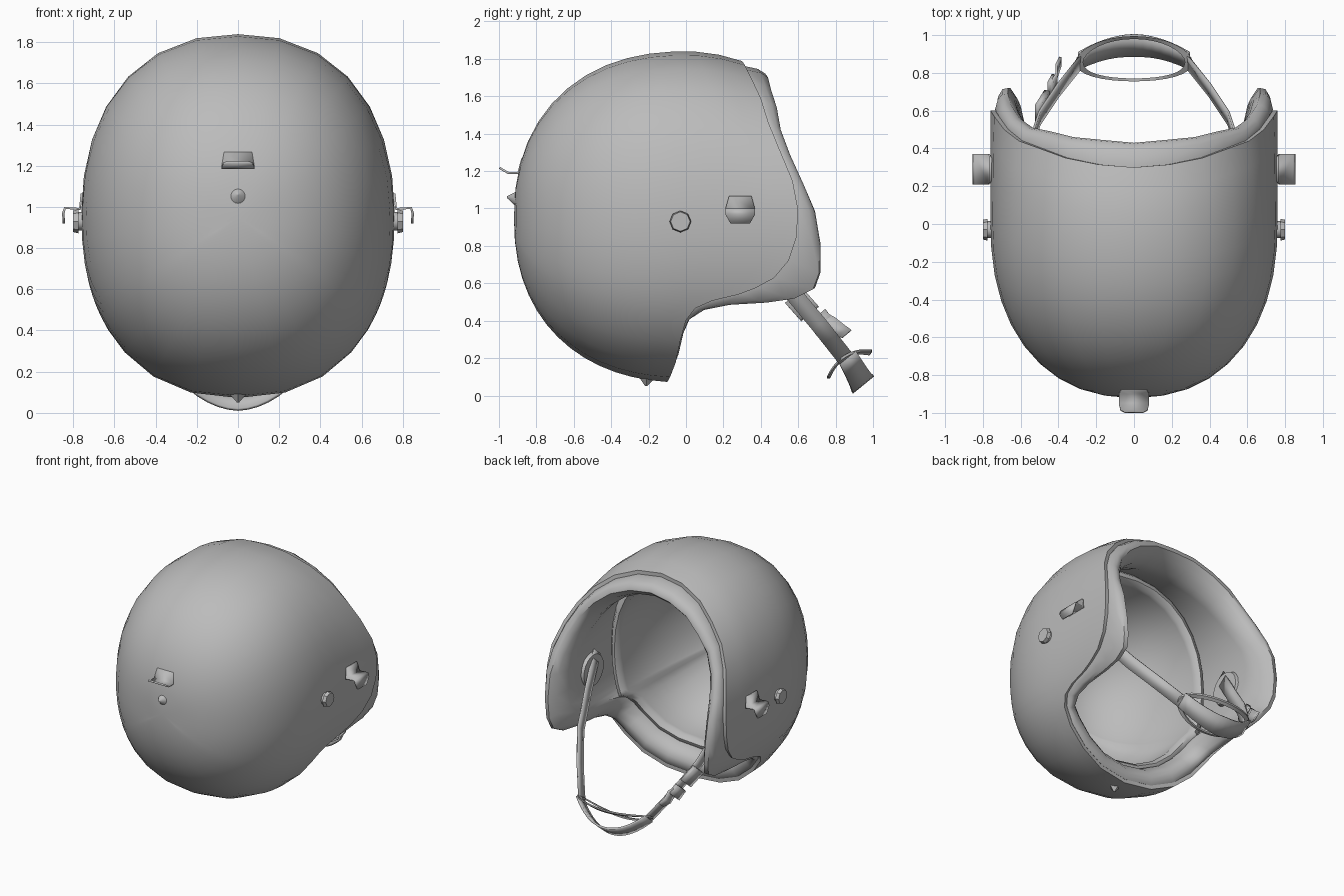
import bpy, bmesh
from math import sin, cos, acos, pi, radians
from mathutils import Vector, Matrix

cube = bpy.data.objects.get("Cube")
if cube:
    bpy.data.objects.remove(cube, do_unlink=True)

grey = bpy.data.materials.new("plain grey")
grey.use_nodes = True
grey.diffuse_color = (0.5, 0.5, 0.5, 1)
grey.node_tree.nodes["Principled BSDF"].inputs["Base Color"].default_value = (0.5, 0.5, 0.5, 1)

HALF_WIDTH, HEIGHT_UP, HEIGHT_DOWN, DEPTH, CENTRE, POWER = 0.76, 0.89, 0.88, 0.92, 0.95, 2.25

# Opening: angle from the crown, depth of the shell edge, padding bulge back and up
OPENING = [
    (0, .30, .13, 0), (13, .315, .13, 0), (26, .35, .11, 0), (38, .40, .09, 0),
    (50, .44, .07, 0), (62, .50, .06, 0), (75, .57, .06, 0), (87, .60, .09, 0),
    (98, .59, .13, -.05), (107, .55, .17, -.09), (114, .47, .22, -.09),
    (118, .37, .22, -.09), (120.5, .28, .16, -.08), (123, .14, .10, -.06),
    (126, .05, .05, -.05), (131, 0, .02, -.04), (140, -.03, .02, 0),
    (152, -.055, .02, 0), (165, -.085, .02, 0), (180, -.10, .02, 0)]
LOOP = OPENING + [(360 - a, y, dy, dz) for a, y, dy, dz in OPENING[-2:0:-1]]


def finish(name, bm, angle=35):
    """Turn a bmesh into a smooth shaded object with sharp edges."""
    bmesh.ops.remove_doubles(bm, verts=bm.verts, dist=0.0004)
    bmesh.ops.recalc_face_normals(bm, faces=bm.faces)
    mesh = bpy.data.meshes.new(name)
    bm.to_mesh(mesh)
    bm.free()
    mesh.materials.append(grey)
    for face in mesh.polygons:
        face.use_smooth = True
    mesh.set_sharp_from_angle(angle=radians(angle))
    obj = bpy.data.objects.new(name, mesh)
    bpy.context.collection.objects.link(obj)
    return obj


def hull(angle, y, scale=1.0, lift=0.0):
    """Point on the rounded head form, shrunk towards its long axis."""
    s, c = sin(radians(angle)), cos(radians(angle))
    tall = HEIGHT_UP * (1 - 0.65 * max(y, 0) ** 2) if c > 0 else HEIGHT_DOWN
    r = (abs(s / HALF_WIDTH) ** POWER + abs(c / tall) ** POWER) ** (-1 / POWER)
    if y < 0:
        r *= max(0, 1 - (-y / DEPTH) ** POWER) ** (1 / POWER)
    return Vector((r * s * scale, y, CENTRE + r * c * scale + lift))


def loft(name, rings, angle=35):
    bm = bmesh.new()
    rows = [[bm.verts.new(p) for p in ring] for ring in rings]
    for a, b in zip(rows, rows[1:]):
        for i in range(len(a)):
            j = (i + 1) % len(a)
            bm.faces.new((a[i], a[j], b[j], b[i]))
    return finish(name, bm, angle)


def ribbon(name, path, across, widths=None, thick=0.012):
    """Flat band along a path, with its half width in one direction."""
    bm = bmesh.new()
    widths = widths or [1] * len(path)
    rows = []
    for p, w in zip(path, widths):
        p, side = Vector(p), Vector(across) * w
        rows.append((bm.verts.new(p - side), bm.verts.new(p + side)))
    for a, b in zip(rows, rows[1:]):
        bm.faces.new((a[0], a[1], b[1], b[0]))
    obj = finish(name, bm)
    mod = obj.modifiers.new("thickness", "SOLIDIFY")
    mod.thickness, mod.offset = thick, 0
    return obj


def cone(name, centre, axis, r1, r2, length, sides, angle=35):
    bm = bmesh.new()
    turn = Vector((0, 0, 1)).rotation_difference(Vector(axis)).to_matrix().to_4x4()
    bmesh.ops.create_cone(bm, cap_ends=True, segments=sides, radius1=r1, radius2=r2,
                          depth=length, matrix=Matrix.Translation(centre) @ turn)
    return finish(name, bm, angle)


# Outer shell, from the closed end to the opening, with a turned-in edge
ROWS = 14
shell = []
for k in range(ROWS + 1):
    ring = []
    for a, edge, dy, dz in LOOP:
        end = acos(-edge / DEPTH) if edge <= 0 else pi / 2 + edge / DEPTH
        phi = end * k / ROWS
        y = -DEPTH * cos(phi) if phi < pi / 2 else DEPTH * (phi - pi / 2)
        ring.append(hull(a, y))
    shell.append(ring)
shell.append([hull(a, edge, 0.96) for a, edge, dy, dz in LOOP])
loft("outer_shell", shell)

# Padded trim around the opening: (bulge share, scale, step back)
trim = []
for share, scale, back in ((-0.2, .965, 0), (0.1, .968, 0), (.65, .95, 0), (.95, .92, 0),
                           (1, .88, 0), (.85, .83, .03), (.5, .79, .08), (.1, .79, .12)):
    trim.append([hull(a, e, scale, dz * min(1, max(0, share)))
                 + Vector((0, dy * share - back, 0)) for a, e, dy, dz in LOOP])


# Padding wall and head liner with a rolled lip
def lip_depth(edge):
    return min(edge - 0.14, -0.02)


trim.append([hull(a, 0, .84) + Vector((0, lip_depth(e), 0)) for a, e, dy, dz in LOOP])
loft("opening_padding", trim, 50)

liner = []
for scale, forward in ((.85, 0), (.80, .05), (.76, .06), (.73, .03)):
    liner.append([hull(a, 0, scale) + Vector((0, lip_depth(e) + forward, 0))
                  for a, e, dy, dz in LOOP])
for k in range(10):
    phi = pi / 2 * (1 - k / 9)
    liner.append([hull(a, 0, .73 * sin(phi) ** .9)
                  + Vector((0, lip_depth(e) - (.78 + lip_depth(e)) * cos(phi), 0))
                  for a, e, dy, dz in LOOP])
loft("head_liner", liner, 50)

# Fittings and chin straps on both sides
STRAP_WIDTH = (0, .035, .029)
for side, label in ((1, "left"), (-1, "right")):
    def flip(points):
        return [(side * x, y, z) for x, y, z in points]

    cone(label + "_screw_base", (side * .765, -.03, .93), (side, 0, 0), .045, .045, .05, 12)
    cone(label + "_screw_head", (side * .788, -.03, .93), (side, 0, 0), .058, .052, .025, 8)
    ribbon(label + "_hook", flip([(.758, .29, 1.065), (.768, .29, .99), (.84, .29, .995),
                                  (.848, .29, .97), (.846, .29, .92)]),
           (0, .08, 0), (.75, 1, 1, 1, .65))
    ribbon(label + "_chin_strap", flip([(.60, .22, 1.0), (.56, .38, .78), (.50, .56, .56),
                                        (.40, .71, .38), (.28, .86, .19)]), STRAP_WIDTH)
    cone(label + "_ear_pad", (side * .60, .28, .88), (side, 0, 0), .12, .13, .03, 20)

# Adjusting buckles and loose strap end
ribbon("upper_buckle", [(-.51, .58, .53), (-.46, .66, .44)], STRAP_WIDTH, (1.35, 1.35), .03)
ribbon("lower_buckle", [(-.445, .70, .42), (-.42, .745, .36)], STRAP_WIDTH, (1.35, 1.35), .03)
ribbon("loose_strap_end", [(-.45, .70, .42), (-.41, .76, .39), (-.41, .81, .35),
                           (-.39, .86, .33)], STRAP_WIDTH, (1, 1, 1, .7))

# Chin cup sling and its oval rim
sling = []
for k in range(13):
    t = k / 6 - 1
    sling.append((.29 * t, .945 - .08 * t * t, .062 + .14 * t * t))
ribbon("chin_sling", sling, (0, .054, .044),
       [1.05 - .25 * abs(k / 6 - 1) for k in range(13)], .015)

rim = []
for scale, drop in ((1, 0), (.87, -.008), (.87, -.022), (1, -.014), (1, 0)):
    ring = []
    for k in range(32):
        c, s = cos(k * pi / 16), sin(k * pi / 16)
        ring.append((.31 * scale * c, .875 + .12 * scale * s - .02 * c * c,
                     .175 + .07 * scale * s + .045 * c * c + drop))
    rim.append(ring)
loft("chin_cup_rim", rim)

# Front tab, stud and lower clip
ribbon("front_tab", [(0, -.875, 1.265), (0, -.897, 1.19), (0, -.95, 1.19), (0, -.985, 1.21),
                     (0, -.997, 1.218)], (.08, 0, 0), (.85, 1, 1, .9, .6))
cone("front_stud", (0, -.918, 1.055), (0, -1, .15), .06, .004, .08, 16, 80)
cone("lower_clip", (0, -.21, .085), (0, -.1, -1), .065, .005, .07, 4)
